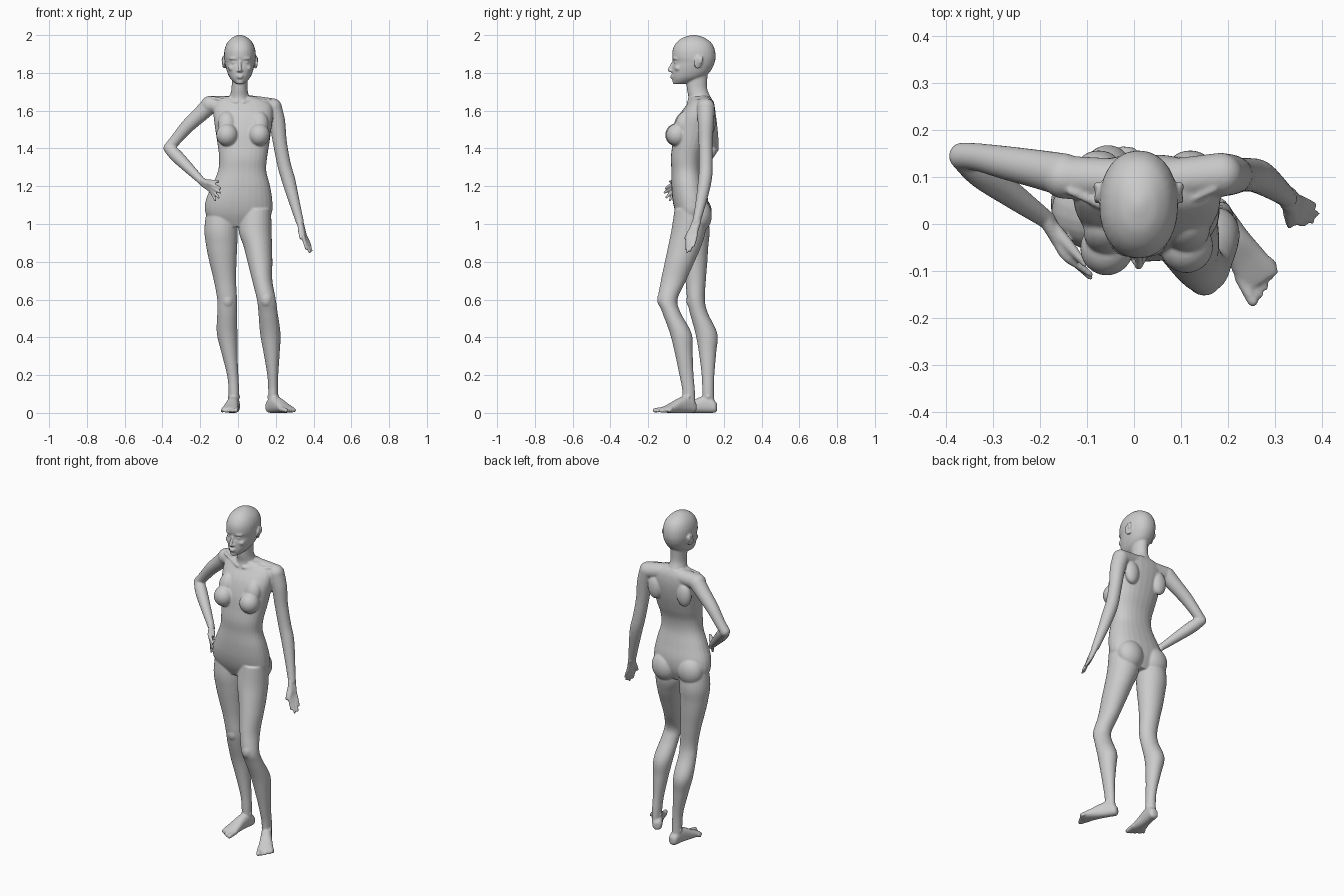
import bpy, bmesh, math
from mathutils import Vector, Matrix

bm = bmesh.new()
SEG = 28


def spline(rows, steps=5):
    """Catmull-Rom through rows of numbers."""
    out = []
    for i in range(len(rows) - 1):
        a, b, c, d = (rows[max(i - 1, 0)], rows[i], rows[i + 1], rows[min(i + 2, len(rows) - 1)])
        for s in range(steps):
            t = s / steps
            out.append([0.5 * (2 * q + (r - p) * t + (2 * p - 5 * q + 4 * r - w) * t * t
                               + (3 * q - p - 3 * r + w) * t ** 3) for p, q, r, w in zip(a, b, c, d)])
    return out + [list(rows[-1])]


def skin(rings):
    loops = [[bm.verts.new(p) for p in ring] for ring in rings]
    for a, b in zip(loops, loops[1:]):
        for i in range(len(a)):
            j = (i + 1) % len(a)
            bm.faces.new((a[i], a[j], b[j], b[i]))
    bm.faces.new(loops[0][::-1])
    bm.faces.new(loops[-1])


def circle(power=1.0):
    for k in range(SEG):
        c, s = math.cos(k * math.tau / SEG), math.sin(k * math.tau / SEG)
        yield math.copysign(abs(c) ** power, c), math.copysign(abs(s) ** power, s)


def stack(rows, power=1.0):
    """Horizontal sections: z, x min, x max, y min, y max."""
    skin([[((a + b) / 2 + c * (b - a) / 2, (d + e) / 2 + s * (e - d) / 2, z)
           for c, s in circle(power)] for z, a, b, d, e in spline(rows)])


def tube(rows):
    """Round limb through points: x, y, z, radius."""
    pts = spline(rows)
    rings = []
    for i, p in enumerate(pts):
        t = Vector(pts[min(i + 1, len(pts) - 1)][:3]) - Vector(pts[max(i - 1, 0)][:3])
        rot = Vector((0, 0, 1)).rotation_difference(t.normalized())
        rings.append([Vector(p[:3]) + rot @ Vector((c * p[3], s * p[3], 0)) for c, s in circle()])
    skin(rings)
    for p in (pts[0], pts[-1]):
        ball(p[:3], (p[3],) * 3)


def ball(loc, radii, rot=(0, 0, 0)):
    m = Matrix.Translation(loc)
    for angle, axis in zip(rot, "XYZ"):
        m = m @ Matrix.Rotation(math.radians(angle), 4, axis)
    bmesh.ops.create_uvsphere(bm, u_segments=24, v_segments=14, radius=1,
                              matrix=m @ Matrix.Diagonal((*radii, 1)))


def hand(wrist, knuckle, across, tips, thumb):
    w, k, a = Vector(wrist), Vector(knuckle), Vector(across)
    for i, tip in enumerate(tips):
        base = k + a * (i - 1.5)
        mid = base.lerp(Vector(tip), 0.5)
        tube([(*(w + a * (i - 1.5) * 0.5), 0.015), (*w.lerp(base, 0.55), 0.014),
              (*base, 0.0105), (*mid, 0.009), (*tip, 0.0065)])
    tube([(*w, 0.014), (*w.lerp(Vector(thumb), 0.5), 0.013), (*thumb, 0.0075)])


def foot(ankle, turn, side):
    """Foot pointing to -y, turned outward; side +1 has its little toe on +x."""
    m = Matrix.Translation((*ankle, 0)) @ Matrix.Rotation(math.radians(turn), 4, "Z")
    sections = spline([(-.05, .03, .014, .018), (-.037, .033, .027, .032), (0, .046, .03, .046),
                       (.05, .04, .033, .04), (.1, .027, .04, .027), (.14, .018, .044, .017),
                       (.158, .014, .04, .012)])
    skin([[m @ Vector((c * w + side * f * .05, -f, max(z + s * h, 0.0))) for c, s in circle(.85)]
          for f, z, w, h in sections])
    for i in range(5):
        x = side * (-.027 + i * .0175)
        r = .0135 if i == 0 else .0095
        end = .182 - .0025 * i - .0022 * i * i
        a, b = m @ Vector((x, -.125, .02)), m @ Vector((x * 1.1, -end, r))
        tube([(*a, r), (*b, r * .9)])


# torso
stack([(.985, -.12, .12, -.02, .09), (1.05, -.170, .176, -.052, .115), (1.12, -.172, .182, -.07, .118),
       (1.20, -.14, .17, -.077, .10), (1.28, -.106, .15, -.077, .083), (1.35, -.10, .154, -.08, .088),
       (1.42, -.108, .165, -.072, .112), (1.50, -.12, .176, -.06, .135), (1.58, -.13, .185, -.032, .148),
       (1.64, -.125, .17, .01, .145), (1.675, -.07, .09, .03, .13)], .88)
# neck, shoulder girdle and collar bones
stack([(1.62, -.05, .07, .0, .14), (1.67, -.045, .06, .012, .13), (1.72, -.034, .05, .004, .112),
       (1.80, -.034, .052, .0, .115)])
tube([(-.15, .10, 1.632, .046), (-.06, .095, 1.632, .046), (.01, .09, 1.635, .05),
      (.09, .095, 1.632, .046), (.185, .105, 1.618, .047)])
for x, end in ((-.01, (-.135, .07, 1.668)), (.03, (.17, .075, 1.655))):
    tube([(x, .012, 1.645, .01), (*end, .009)])
# breasts, shoulder blades, buttocks
for x, y in ((-.058, -.052), (.112, -.047)):
    ball((x, y, 1.472), (.057, .058, .06))
    ball((x, y + .035, 1.53), (.05, .045, .07), (-18, 0, 0))
for x in (-.075, .12):
    ball((x, .125, 1.54), (.045, .032, .07))
for x, z in ((-.083, 1.06), (.09, 1.045)):
    ball((x, .075, z), (.08, .062, .085))

# legs
stack([(1.08, -.165, -.01, -.03, .11), (.97, -.178, -.003, -.04, .125), (.88, -.168, -.004, -.03, .118),
       (.80, -.152, -.008, -.018, .113), (.70, -.128, -.01, -.003, .105), (.60, -.11, -.005, .006, .10),
       (.53, -.110, -.006, .02, .115), (.42, -.112, -.003, .05, .166), (.32, -.088, -.003, .068, .16),
       (.20, -.058, .002, .083, .15), (.12, -.05, .006, .086, .148), (.04, -.05, .005, .088, .15)])
stack([(1.08, .02, .175, -.06, .10), (.97, .003, .178, -.077, .105), (.88, .03, .18, -.095, .08),
       (.80, .05, .182, -.112, .045), (.70, .075, .182, -.133, .0), (.60, .1, .2, -.148, -.045),
       (.53, .108, .21, -.125, -.028), (.42, .117, .225, -.085, .03), (.32, .135, .221, -.06, .035),
       (.20, .155, .213, -.035, .04), (.12, .16, .212, -.02, .047), (.04, .162, .21, -.02, .05)])
for loc in ((-.055, .03, .595), (.15, -.125, .6)):
    ball(loc, (.033, .028, .042))
for x, y in ((-.022, .118), (.187, .012)):
    ball((x, y, .085), (.034, .016, .018))
foot((-.022, .115), -6, -1)
foot((.188, .008), 30, 1)

# arm with hand on hip
tube([(-.15, .105, 1.628, .046), (-.195, .115, 1.585, .042), (-.27, .13, 1.515, .036),
      (-.33, .142, 1.445, .03), (-.366, .145, 1.402, .029)])
tube([(-.366, .145, 1.402, .029), (-.325, .11, 1.36, .034), (-.26, .062, 1.295, .028),
      (-.185, .008, 1.22, .019)])
hand((-.185, .008, 1.22), (-.143, -.062, 1.192), (.002, .004, -.014),
     [(-.092, -.108, 1.19), (-.092, -.115, 1.165), (-.102, -.105, 1.14), (-.12, -.088, 1.125)],
     (-.105, -.085, 1.225))
# hanging arm
tube([(.185, .105, 1.615, .047), (.207, .105, 1.54, .043), (.222, .104, 1.43, .037),
      (.245, .105, 1.31, .036), (.268, .1, 1.23, .036), (.3, .078, 1.11, .028), (.328, .055, 1.01, .021)])
hand((.328, .055, 1.01), (.35, .03, .935), (.004, .014, .001),
     [(.362, .0, .868), (.380, .006, .85), (.39, .022, .858), (.385, .04, .882)], (.332, -.003, .925))

# head
HX = .01
head = [(1.74, .018, -.058, -.015), (1.755, .037, -.068, .04), (1.775, .054, -.073, .09),
        (1.80, .066, -.073, .122), (1.83, .075, -.072, .142), (1.855, .08, -.066, .152),
        (1.885, .084, -.073, .157), (1.925, .081, -.07, .152), (1.96, .067, -.051, .134),
        (1.985, .043, -.02, .1), (1.996, .022, .012, .07), (2.001, .006, .035, .05)]
stack([(z, HX - w, HX + w, a, b) for z, w, a, b in head], .93)
# nose, brow, lips, chin
tube([(HX, -.066, 1.862, .007), (HX, -.079, 1.835, .008), (HX, -.09, 1.815, .009)])
ball((HX, -.078, 1.811), (.017, .012, .008))
for z, w in ((1.785, .02), (1.775, .017)):
    ball((HX, -.073, z), (w, .011, .0055))
ball((HX, -.056, 1.752), (.02, .016, .013))
for s in (-1, 1):
    # brows, eyelids, cheekbones, ears
    ball((HX + s * .033, -.056, 1.876), (.026, .013, .008), (0, 0, s * 22))
    ball((HX + s * .032, -.053, 1.855), (.015, .01, .0075), (0, 0, s * 22))
    ball((HX + s * .042, -.04, 1.825), (.02, .02, .016), (0, 0, s * 30))
    ball((HX + s * .085, .065, 1.857), (.007, .023, .036), (-12, 0, s * 20))
    ball((HX + s * .088, .08, 1.868), (.009, .01, .022), (-12, 0, s * 20))

# fuse all parts into one smooth skin
mesh = bpy.data.meshes.new("figure_body")
bmesh.ops.recalc_face_normals(bm, faces=bm.faces)
bm.to_mesh(mesh)
bm.free()
body = bpy.data.objects.new("figure_body", mesh)
bpy.context.collection.objects.link(body)
fuse = body.modifiers.new("fuse", "REMESH")
fuse.mode = "VOXEL"
fuse.voxel_size = .0045
fuse.use_smooth_shade = True
soft = body.modifiers.new("soften", "SMOOTH")
soft.factor, soft.iterations = .5, 7
